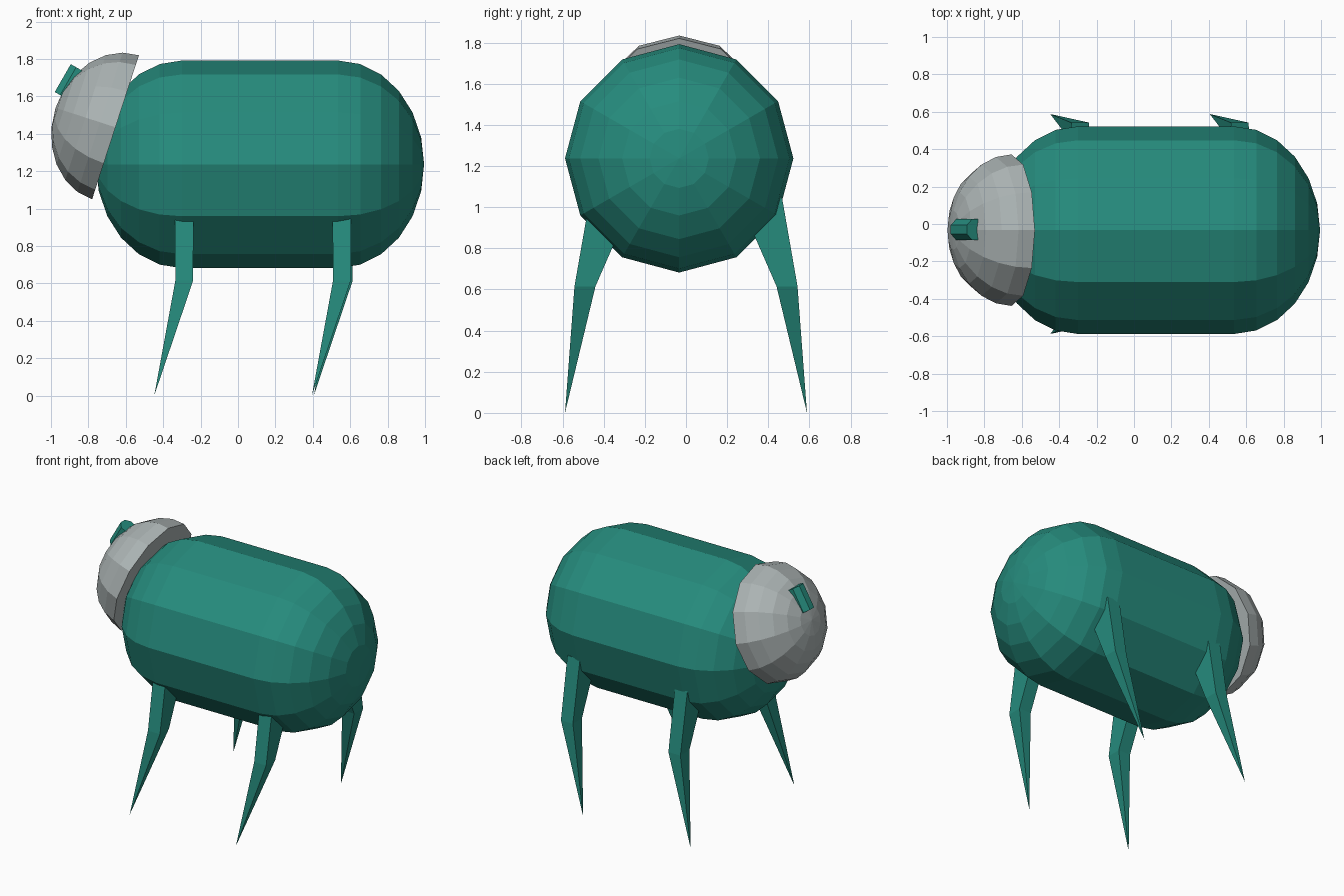
import bpy, bmesh, math
from mathutils import Matrix

if "Cube" in bpy.data.objects:
    bpy.data.objects.remove(bpy.data.objects["Cube"])


def material(name, rgb):
    m = bpy.data.materials.new(name)
    m.diffuse_color = (*rgb, 1)
    m.use_nodes = True
    m.node_tree.nodes["Principled BSDF"].inputs["Base Color"].default_value = m.diffuse_color
    return m


TEAL = material("teal", (0.019, 0.26, 0.205))
GREY = material("grey", (0.41, 0.455, 0.455))


def finish(name, bm, mat, matrix=None):
    if matrix:
        bm.transform(matrix)
    bmesh.ops.recalc_face_normals(bm, faces=bm.faces[:])
    me = bpy.data.meshes.new(name)
    bm.to_mesh(me)
    bm.free()
    me.materials.append(mat)
    ob = bpy.data.objects.new(name, me)
    bpy.context.collection.objects.link(ob)
    return ob


def loft(rings):
    """Bridge equal-length rings of points; a one-point ring closes to a tip."""
    bm = bmesh.new()
    vs = [[bm.verts.new(p) for p in r] for r in rings]
    for a, b in zip(vs, vs[1:]):
        n = max(len(a), len(b))
        for i in range(n):
            j = (i + 1) % n
            if len(a) == 1:
                bm.faces.new((a[0], b[i], b[j]))
            elif len(b) == 1:
                bm.faces.new((a[i], a[j], b[0]))
            else:
                bm.faces.new((a[i], a[j], b[j], b[i]))
    for r in (vs[0], vs[-1]):
        if len(r) > 2:
            bm.faces.new(r)
    return bm


def lathe(profile, sides, phase=0.0):
    """Revolve (x, radius) points around the x axis."""
    rings = []
    for x, r in profile:
        if r < 1e-5:
            rings.append([(x, 0, 0)])
        else:
            rings.append([(x, r * math.sin(a), r * math.cos(a)) for a in
                          (phase + 2 * math.pi * i / sides for i in range(sides))])
    return loft(rings)


def cap(x0, depth, radius):
    """Flattened dome profile from the pole to its rim, in 15 degree steps."""
    return [(x0 + depth * math.cos(math.radians(t)), radius * math.sin(math.radians(t)))
            for t in range(0, 91, 15)]


CY = -0.033  # centre line of body and head

# Body: capsule with slightly flattened ends
profile = cap(-0.30, -0.46, 0.555) + cap(0.535, 0.46, 0.555)[::-1]
finish("body", lathe(profile, 12), TEAL, Matrix.Translation((0, CY, 1.237)))

# Head: half dome tilted upward
finish("head", lathe(cap(0, -0.337, 0.405), 12), GREY,
       Matrix.Translation((-0.655, CY, 1.435)) @ Matrix.Rotation(math.radians(18), 4, 'Y'))

# Nose: short peg half sunk into the head
finish("nose", lathe([(-0.086, 0.061), (0.086, 0.061)], 8, math.pi / 8), TEAL,
       Matrix.Translation((-0.888, CY + 0.003, 1.67)) @ Matrix.Rotation(math.radians(-60), 4, 'Y'))


# Legs: square thigh to the knee, then a pointed shin
def leg(name, x, side):
    def ring(x0, x1, y_in, y_out, z):
        return [(x + x0, side * y_in, z), (x + x1, side * y_in, z),
                (x + x1, side * y_out, z), (x + x0, side * y_out, z)]
    finish(name, loft([ring(-0.05, 0.05, 0.25, 0.466, 1.05),
                       ring(-0.047, 0.048, 0.44, 0.542, 0.615),
                       [(x - 0.16, side * 0.588, 0)]]), TEAL)


for side, label in ((-1, "near"), (1, "far")):
    leg("front_leg_" + label, -0.288, side)
    leg("back_leg_" + label, 0.56 + 0.005 * side, side)
